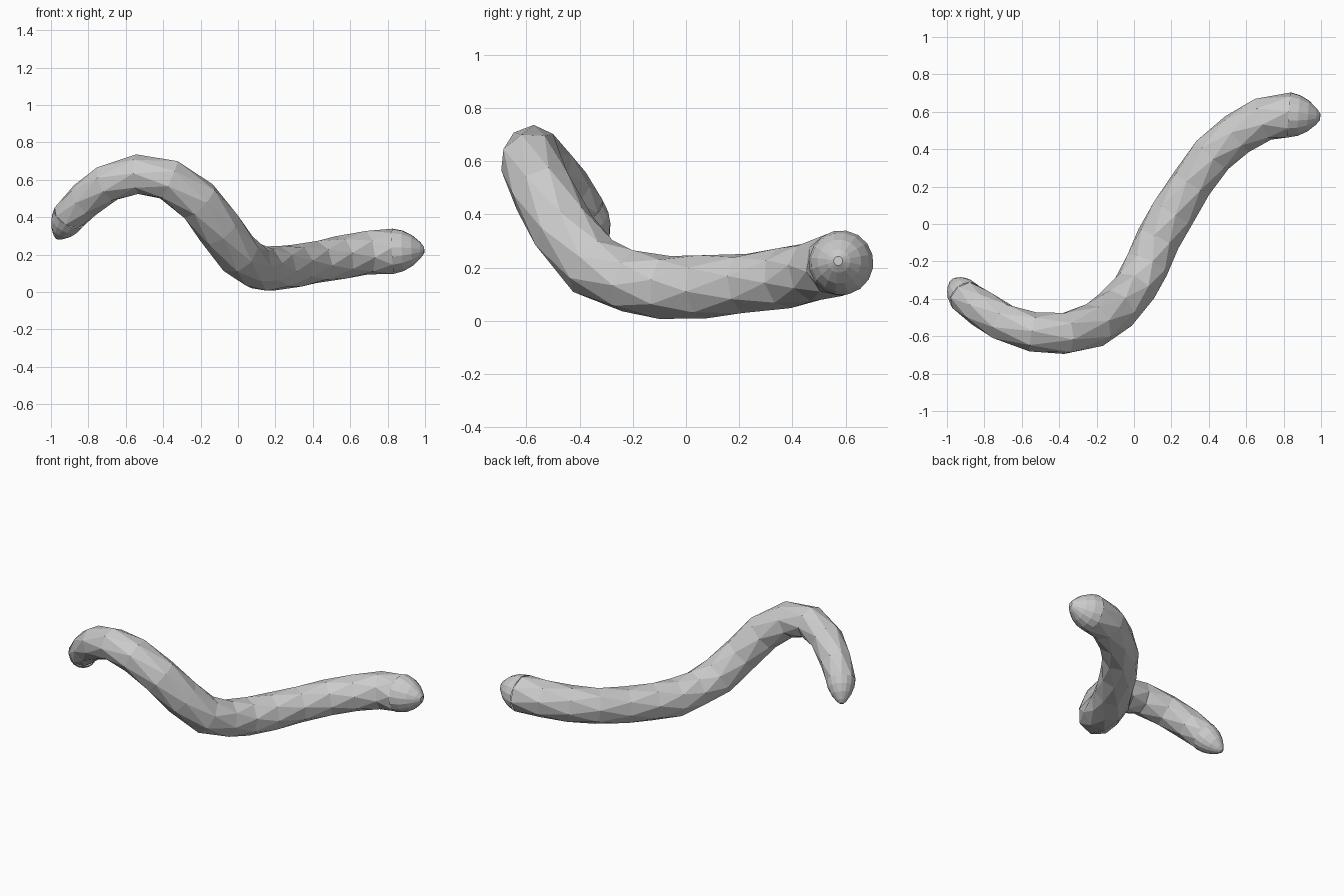
import bpy, bmesh, math
from mathutils import Vector

if "Cube" in bpy.data.objects:
    bpy.data.objects.remove(bpy.data.objects["Cube"])

SIDES = 8
# Centre line: x, y, z, radius
PATH = [(-.90, -.39, .405, .093), (-.82, -.45, .49, .10), (-.70, -.525, .58, .105),
        (-.54, -.577, .63, .106), (-.37, -.585, .60, .115), (-.21, -.54, .485, .12),
        (-.10, -.46, .34, .122), (0, -.35, .205, .122), (.07, -.22, .15, .12),
        (.13, -.08, .125, .122), (.21, .06, .127, .12), (.31, .22, .14, .115),
        (.42, .37, .16, .115), (.55, .48, .185, .117), (.69, .56, .21, .12),
        (.83, .583, .218, .122)]
TIPS = (Vector((-.968, -.305, .29)), Vector((.995, .572, .225)))
pts = [Vector(p[:3]) for p in PATH]
rad = [p[3] for p in PATH]
n = len(pts)


def make(name, bm):
    bmesh.ops.recalc_face_normals(bm, faces=bm.faces)
    me = bpy.data.meshes.new(name)
    bm.to_mesh(me)
    bm.free()
    ob = bpy.data.objects.new(name, me)
    bpy.context.collection.objects.link(ob)


def ring(bm, c, u, v, r, phase, sides):
    return [bm.verts.new(c + r * (u * math.cos(a) + v * math.sin(a)))
            for a in ((i + phase) * math.tau / sides for i in range(sides))]


# Frames carried along the path without twist
tan = []
for i in range(n):
    a = pts[i - 1] if i else pts[0]
    b = pts[i + 1] if i < n - 1 else pts[-1]
    tan.append((b - a).normalized())
tan[0] = (pts[0] - TIPS[0]).normalized()
tan[-1] = (TIPS[1] - pts[-1]).normalized()
frames = []
u = Vector((0, 0, 1))
for t in tan:
    u = (u - t * u.dot(t)).normalized()
    frames.append((u, t.cross(u)))

# Body: each ring turned half a step, giving diamond facets
bm = bmesh.new()
rings = [ring(bm, pts[i], *frames[i], rad[i], .5 * (i % 2), SIDES) for i in range(n)]
for i in range(n - 1):
    A, B = rings[i], rings[i + 1]
    for k in range(SIDES):
        j = (k + 1) % SIDES
        if i % 2 == 0:
            bm.faces.new((A[k], A[j], B[k]))
            bm.faces.new((A[j], B[j], B[k]))
        else:
            bm.faces.new((A[k], B[j], B[k]))
            bm.faces.new((A[k], A[j], B[j]))
make("body_tube", bm)


# Rounded ends with finer sides
def end_cap(name, idx, tip):
    bm = bmesh.new()
    axis = tip - pts[idx]
    loops = [ring(bm, pts[idx] + axis * s, *frames[idx], rad[idx] * f, 0, 2 * SIDES)
             for s, f in ((0, 1), (.32, .9), (.62, .68), (.88, .36), (1, .14))]
    for A, B in zip(loops, loops[1:]):
        for k in range(len(A)):
            j = (k + 1) % len(A)
            bm.faces.new((A[k], A[j], B[j], B[k]))
    bm.faces.new(loops[-1])
    make(name, bm)


end_cap("left_end", 0, TIPS[0])
end_cap("right_end", -1, TIPS[1])
